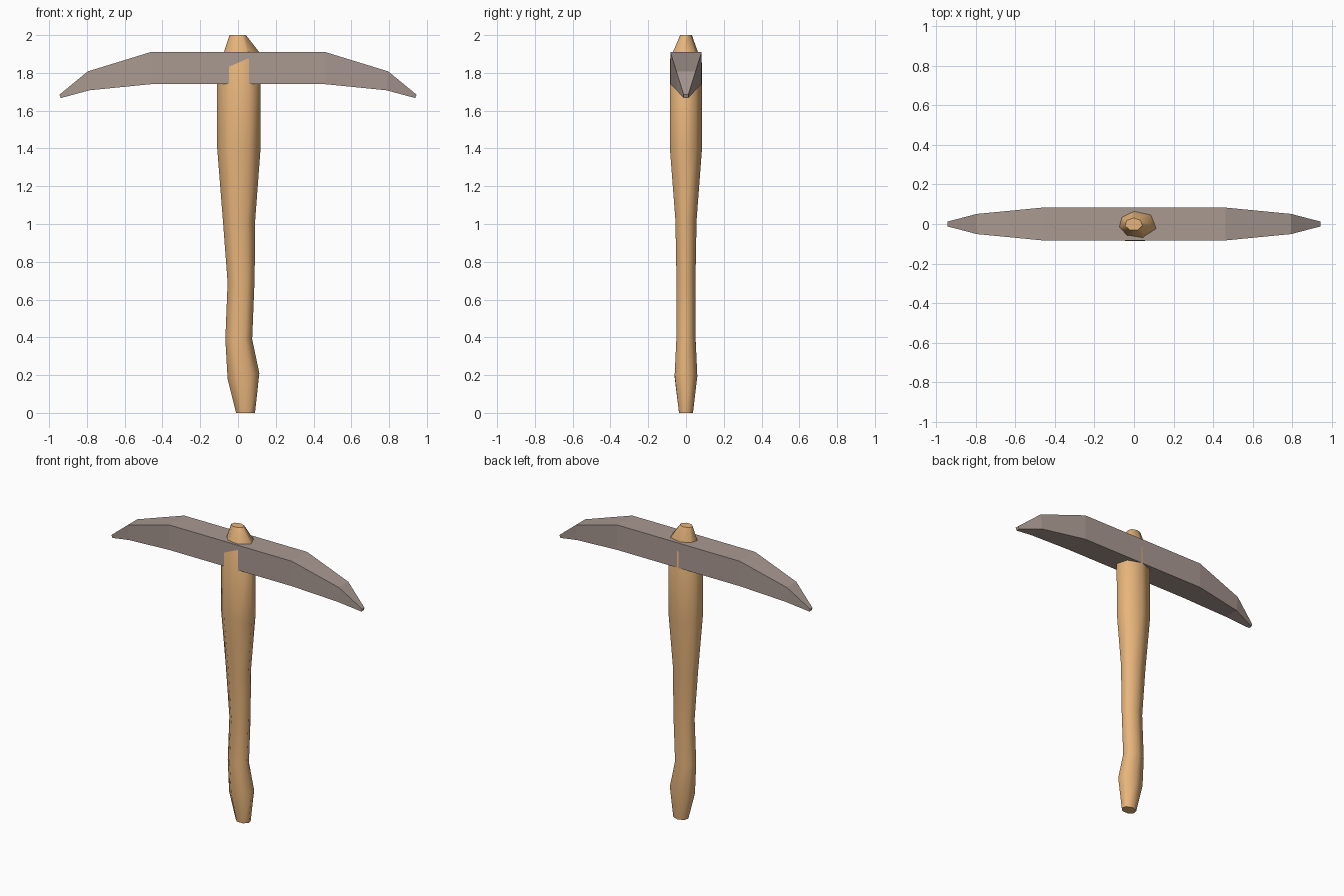
import bpy, bmesh, math

if "Cube" in bpy.data.objects:
    bpy.data.objects.remove(bpy.data.objects["Cube"])


def material(name, color):
    m = bpy.data.materials.new(name)
    m.diffuse_color = color
    m.use_nodes = True
    m.node_tree.nodes["Principled BSDF"].inputs["Base Color"].default_value = m.diffuse_color
    return m


def loft(name, rings, mat):
    """Skin a list of equal-length vertex rings and cap both ends."""
    bm = bmesh.new()
    loops = [[bm.verts.new(p) for p in ring] for ring in rings]
    n = len(loops[0])
    for a, b in zip(loops, loops[1:]):
        for i in range(n):
            j = (i + 1) % n
            bm.faces.new((a[i], a[j], b[j], b[i]))
    bm.faces.new(loops[0])
    bm.faces.new(loops[-1])
    bmesh.ops.recalc_face_normals(bm, faces=bm.faces)
    me = bpy.data.meshes.new(name)
    bm.to_mesh(me)
    bm.free()
    ob = bpy.data.objects.new(name, me)
    bpy.context.collection.objects.link(ob)
    me.materials.append(mat)
    return ob


wood = material("wood", (0.80, 0.46, 0.20, 1))
stone = material("stone", (0.40, 0.32, 0.285, 1))

# Handle: uneven seven-sided rings (z left, z right, x left, x right, half depth)
profile = [
    (0.00, 0.00, -0.01, 0.09, 0.037),
    (0.18, 0.21, -0.055, 0.113, 0.06),
    (0.39, 0.39, -0.067, 0.075, 0.051),
    (0.69, 0.71, -0.055, 0.088, 0.05),
    (1.02, 1.02, -0.08, 0.091, 0.056),
    (1.40, 1.38, -0.11, 0.118, 0.084),
    (1.80, 1.90, -0.11, 0.12, 0.085),
    (2.00, 2.00, -0.045, 0.042, 0.031),
]
SIDES = 7
rings = []
for zl, zr, xl, xr, d in profile:
    ring = []
    for i in range(SIDES):
        a = math.pi / 2 + i * math.tau / SIDES
        t = 0.5 + 0.5 * math.cos(a) / math.cos(math.pi / 14)
        y = d * (math.sin(a) - 0.05) / 0.95
        ring.append((xl + (xr - xl) * t, y, zl + (zr - zl) * t))
    rings.append(ring)
handle = loft("handle", rings, wood)
for p in handle.data.polygons:
    p.use_smooth = len(p.vertices) == 4

# Head: rectangular sections (x top, x bottom, half depth, z bottom, z top), mirrored
half = [
    (0.463, 0.463, 0.083, 1.74, 1.91),
    (0.795, 0.785, 0.051, 1.708, 1.808),
    (0.945, 0.938, 0.012, 1.667, 1.685),
]


def section(side, xt, xb, d, zb, zt):
    return [(side * xt, -d, zt), (side * xt, d, zt),
            (side * xb, d, zb), (side * xb, -d, zb)]


head = loft("pick_head",
            [section(-1, *s) for s in reversed(half)] + [section(1, *s) for s in half],
            stone)
